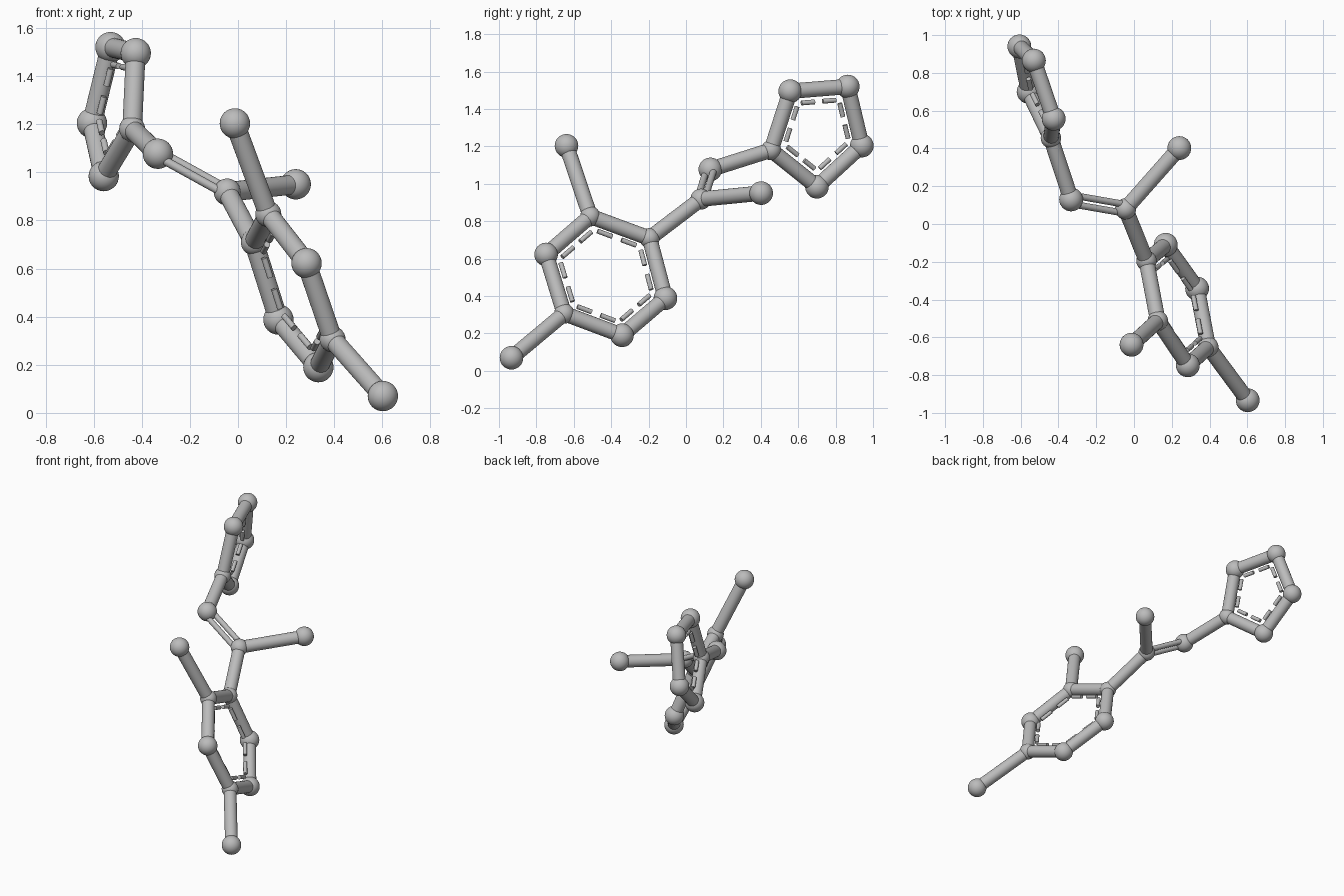
import bpy
from mathutils import Vector

cube = bpy.data.objects.get("Cube")
if cube:
    bpy.data.objects.remove(cube)

grey = bpy.data.materials.new("light grey")
grey.use_nodes = True
colour = (0.5, 0.5, 0.5, 1)
grey.diffuse_color = colour
grey.node_tree.nodes["Principled BSDF"].inputs["Base Color"].default_value = colour

BIG, SMALL = 0.063, 0.054      # outer balls, junction balls
ROD, THIN, DASH = 0.041, 0.018, 0.013


def finish(name):
    obj = bpy.context.object
    obj.name = name
    obj.data.materials.append(grey)
    bpy.ops.object.shade_smooth_by_angle()


def ball(name, centre, radius):
    bpy.ops.mesh.primitive_uv_sphere_add(segments=32, ring_count=16, radius=radius, location=centre)
    finish(name)


def rod(name, a, b, radius=ROD):
    d = b - a
    bpy.ops.mesh.primitive_cylinder_add(vertices=24, radius=radius, depth=d.length,
                                        location=(a + b) / 2,
                                        rotation=d.to_track_quat('Z', 'Y').to_euler())
    finish(name)


# Ball centres of both rings, in order around each ring
small_ring = [Vector(p) for p in ((-0.44, 0.455, 1.18), (-0.425, 0.557, 1.495), (-0.53, 0.865, 1.52),
                                  (-0.607, 0.94, 1.204), (-0.558, 0.70, 0.984))]
large_ring = [Vector(p) for p in ((0.066, -0.195, 0.709), (0.126, -0.512, 0.826), (0.285, -0.748, 0.622),
                                  (0.393, -0.651, 0.306), (0.334, -0.342, 0.19), (0.168, -0.11, 0.388))]
# Link between the rings and the free ends
link_upper = Vector((-0.333, 0.13, 1.077))
link_lower = Vector((-0.045, 0.08, 0.918))
link_end = Vector((0.24, 0.402, 0.95))
upper_end = Vector((-0.013, -0.639, 1.203))
lower_end = Vector((0.602, -0.933, 0.07))


# Rings: balls, rods and inner dashes
def ring(name, points, junctions):
    count = len(points)
    middle = sum(points, Vector()) / count
    apothem = sum(((points[i] + points[i - 1]) / 2 - middle).length for i in range(count)) / count
    inset = 0.067 / apothem
    inner = [p.lerp(middle, inset) for p in points]
    for i, p in enumerate(points):
        j = (i + 1) % count
        ball(name + "_ball", p, SMALL if i in junctions else BIG)
        rod(name + "_rod", p, points[j])
        for start, end in ((0.08, 0.4), (0.6, 0.92)):
            rod(name + "_dash", inner[i].lerp(inner[j], start), inner[i].lerp(inner[j], end), DASH)


ring("small_ring", small_ring, {0})
ring("large_ring", large_ring, {0, 1, 3})

# Single rods
rod("small_ring_link_rod", small_ring[0], link_upper)
rod("large_ring_link_rod", large_ring[0], link_lower)
for name, a, b in (("link_end", link_lower, link_end), ("upper_end", large_ring[1], upper_end),
                   ("lower_end", large_ring[3], lower_end)):
    rod(name + "_rod", a, b)
    ball(name + "_ball", b, BIG)
ball("link_upper_ball", link_upper, BIG)
ball("link_lower_ball", link_lower, 0.056)

# Double rod, lying in the plane of its neighbours
normal = (link_end - link_lower).cross(large_ring[0] - link_lower)
side = normal.cross(link_upper - link_lower).normalized() * 0.025
for s in (-1, 1):
    rod("double_rod", link_lower + side * s, link_upper + side * s, THIN)
